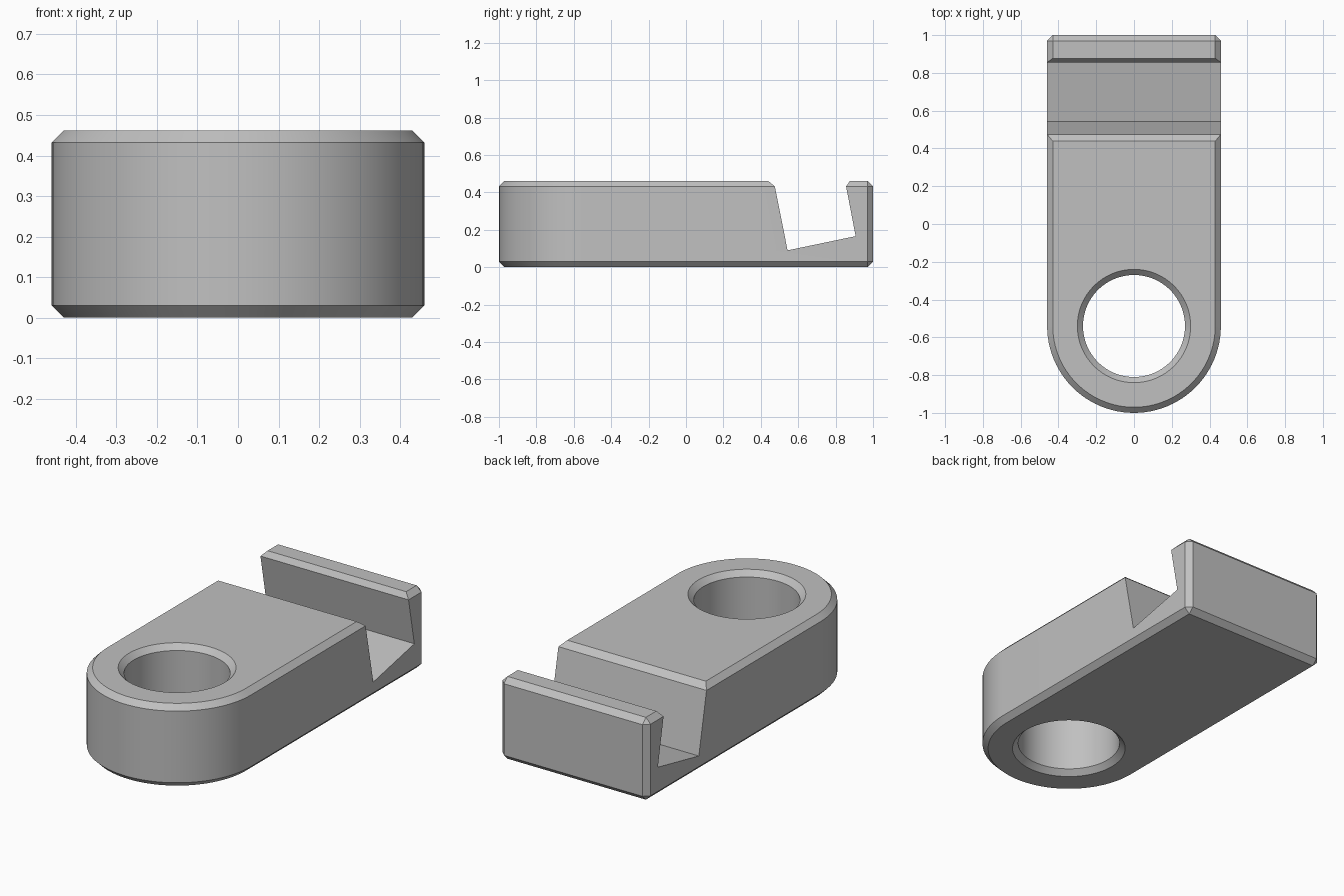
import bpy, bmesh
from math import sin, cos, pi

if "Cube" in bpy.data.objects:
    bpy.data.objects.remove(bpy.data.objects["Cube"], do_unlink=True)

HALF_W, HEIGHT, BEVEL = 0.46, 0.462, 0.03
EYE_Y = -1 + HALF_W
HOLE_R = 0.27

grey = bpy.data.materials.new("plain grey")
grey.use_nodes = True
grey.diffuse_color = (0.53, 0.53, 0.53, 1)
grey.node_tree.nodes["Principled BSDF"].inputs["Base Color"].default_value = grey.diffuse_color


def loft(name, rings):
    """Solid skinned through matching rings of points, capped at both ends."""
    bm = bmesh.new()
    loops = [[bm.verts.new(p) for p in ring] for ring in rings]
    n = len(loops[0])
    for a, b in zip(loops, loops[1:]):
        for i in range(n):
            j = (i + 1) % n
            bm.faces.new((a[i], a[j], b[j], b[i]))
    bm.faces.new(loops[0][::-1])
    bm.faces.new(loops[-1])
    bmesh.ops.remove_doubles(bm, verts=bm.verts, dist=0.0005)
    bmesh.ops.recalc_face_normals(bm, faces=bm.faces)
    mesh = bpy.data.meshes.new(name)
    bm.to_mesh(mesh)
    bm.free()
    mesh.materials.append(grey)
    obj = bpy.data.objects.new(name, mesh)
    bpy.context.collection.objects.link(obj)
    return obj


def outline(inset, z):
    """Round front end, square back end with clipped corners."""
    r = HALF_W - inset
    steps = 48
    pts = [(r * cos(pi + pi * i / steps), EYE_Y + r * sin(pi + pi * i / steps), z)
           for i in range(steps + 1)]
    x, y = HALF_W - BEVEL, 1 - BEVEL
    return pts + [(r, y, z), (x, 1 - inset, z), (-x, 1 - inset, z), (-r, y, z)]


def circle(r, z, n=96):
    return [(r * cos(2 * pi * i / n), EYE_Y + r * sin(2 * pi * i / n), z) for i in range(n)]


# Body with chamfered top and bottom rims
body = loft("latch_body", [outline(BEVEL, 0), outline(0, BEVEL),
                           outline(0, HEIGHT - BEVEL), outline(BEVEL, HEIGHT)])

# Countersunk through hole
over = 0.04
hole = loft("hole_cutter", [circle(HOLE_R + BEVEL + over, -over), circle(HOLE_R, BEVEL),
                            circle(HOLE_R, HEIGHT - BEVEL),
                            circle(HOLE_R + BEVEL + over, HEIGHT + over)])

# Tilted slot across the back, with chamfered lips
slot_profile = [(0.39, 0.502), (0.475, 0.432), (0.543, 0.09),
                (0.907, 0.166), (0.856, 0.432), (0.905, 0.502)]
slot = loft("slot_cutter", [[(x, y, z) for y, z in slot_profile] for x in (-0.6, 0.6)])

bpy.context.view_layer.objects.active = body
for cutter in (hole, slot):
    cutter.hide_render = True
    mod = body.modifiers.new(cutter.name, "BOOLEAN")
    mod.operation, mod.solver, mod.object = "DIFFERENCE", "EXACT", cutter
    bpy.ops.object.modifier_apply(modifier=mod.name)
    bpy.data.objects.remove(cutter, do_unlink=True)

# Smooth curved walls, crisp chamfers
bpy.ops.object.select_all(action="DESELECT")
body.select_set(True)
bpy.ops.object.shade_smooth_by_angle(angle=pi / 9)
